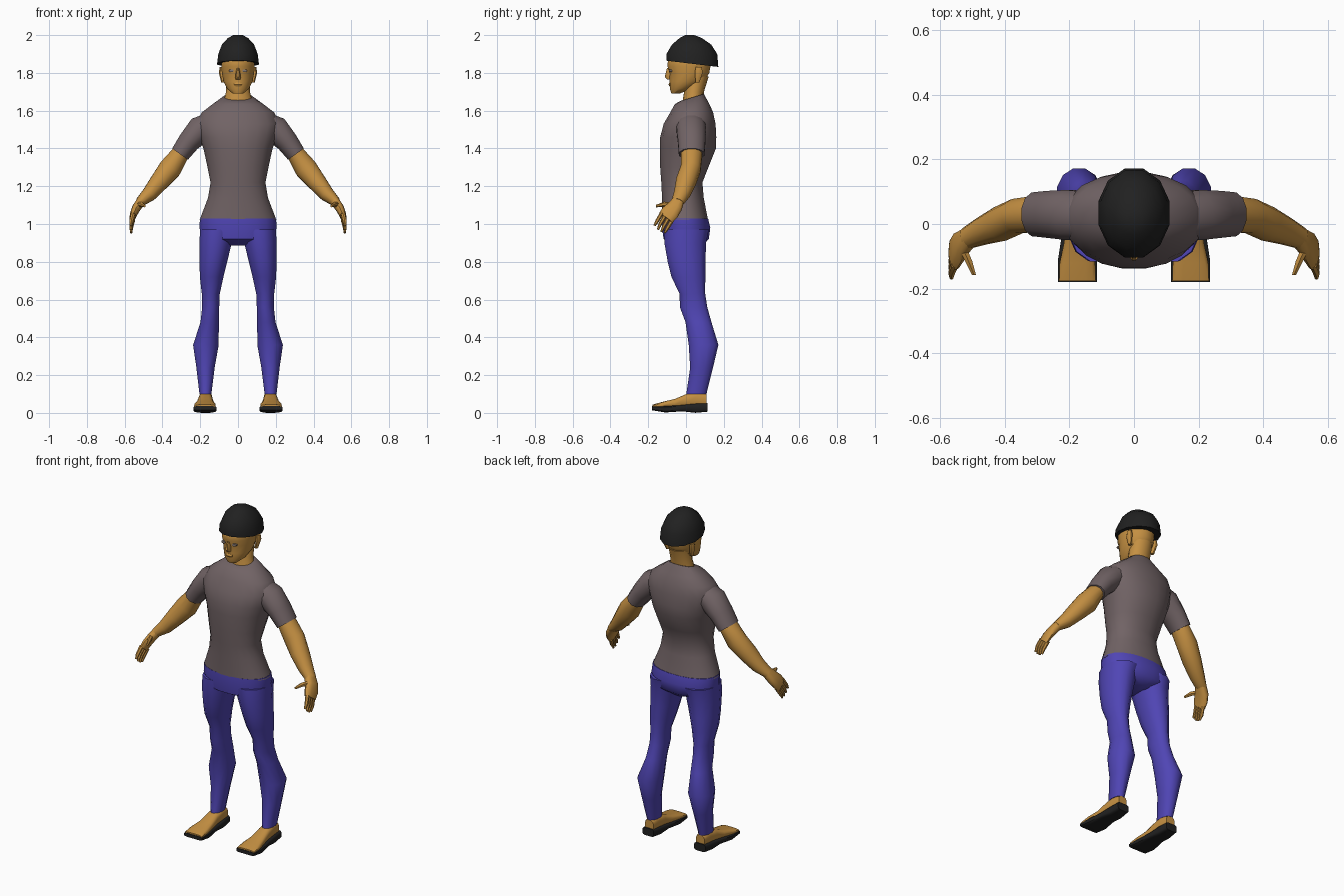
import bpy, bmesh, math
from mathutils import Vector

X, Y, Z = Vector((1, 0, 0)), Vector((0, 1, 0)), Vector((0, 0, 1))


def material(name, rgb):
    m = bpy.data.materials.new(name)
    m.diffuse_color = (*rgb, 1)
    return m


SKIN = material("tan skin", (0.56, 0.28, 0.055))
SHIRT = material("grey brown shirt", (0.165, 0.125, 0.13))
BLUE = material("blue trousers", (0.08, 0.06, 0.46))
BLACK = material("black", (0.015, 0.015, 0.015))
GREY = material("grey eyes", (0.25, 0.2, 0.18))


def loft(name, rings, mat, n=12, axes=None, power=1.0, mirror=False, shear=0.0):
    """Skin rings (x, y, z, ra, rb). Without axes the rings follow the path."""
    bm = bmesh.new()
    pts = [Vector(r[:3]) for r in rings]
    loops = []
    for i, (c, r) in enumerate(zip(pts, rings)):
        if axes:
            a, b = axes
        else:
            t = (pts[min(i + 1, len(pts) - 1)] - pts[max(i - 1, 0)]).normalized()
            b = (Y - t * t.y).normalized()
            a = b.cross(t)
        loop = []
        for k in range(n):
            th = 2 * math.pi * (k + 0.5) / n
            u = math.copysign(abs(math.cos(th)) ** power, math.cos(th))
            v = math.copysign(abs(math.sin(th)) ** power, math.sin(th))
            p = c + a * (r[3] * u) + b * (r[4] * v)
            if i == 0:
                p.z += shear * (p.y - c.y)
            loop.append(bm.verts.new(p))
        loops.append(loop)
    for l0, l1 in zip(loops, loops[1:]):
        for k in range(n):
            j = (k + 1) % n
            bm.faces.new((l0[k], l0[j], l1[j], l1[k]))
    bm.faces.new(loops[0])
    bm.faces.new(loops[-1])
    bmesh.ops.recalc_face_normals(bm, faces=bm.faces)
    me = bpy.data.meshes.new(name)
    bm.to_mesh(me)
    bm.free()
    me.materials.append(mat)
    ob = bpy.data.objects.new(name, me)
    bpy.context.collection.objects.link(ob)
    bpy.ops.object.select_all(action='DESELECT')
    ob.select_set(True)
    bpy.context.view_layer.objects.active = ob
    bpy.ops.object.shade_smooth_by_angle(angle=math.radians(50))
    if mirror:
        ob.modifiers.new("mirror", 'MIRROR').use_mirror_merge = False
    return ob


def upright(name, rows, mat, **kw):
    """Horizontal sections: (z, x0, x1, y0, y1), or (z, half width, y0, y1)."""
    rows = [r if len(r) == 5 else (r[0], -r[1], r[1], r[2], r[3]) for r in rows]
    rings = [((x0 + x1) / 2, (y0 + y1) / 2, z, (x1 - x0) / 2, (y1 - y0) / 2)
             for z, x0, x1, y0, y1 in rows]
    return loft(name, rings, mat, axes=(X, Y), **kw)


def forward(name, rows, mat, **kw):
    """Sections facing the front: (y, x0, x1, z0, z1), mirrored."""
    rings = [((x0 + x1) / 2, y, (z0 + z1) / 2, (x1 - x0) / 2, (z1 - z0) / 2)
             for y, x0, x1, z0, z1 in rows]
    return loft(name, rings, mat, axes=(X, Z), mirror=True, **kw)


# Shirt body and sleeves
upright("shirt", [
    (1.67, .082, -.03, .095), (1.635, .135, -.06, .125), (1.59, .195, -.085, .145),
    (1.53, .22, -.12, .158), (1.46, .205, -.138, .162), (1.40, .185, -.14, .16),
    (1.30, .163, -.138, .12), (1.22, .147, -.132, .088), (1.14, .16, -.128, .095),
    (1.02, .206, -.126, .118)], SHIRT, n=20, power=.92, shear=.3)
loft("sleeve", [
    (.13, .025, 1.54, .06, .075), (.20, .028, 1.50, .075, .08),
    (.26, .03, 1.435, .061, .075), (.307, .03, 1.37, .053, .07)],
    SHIRT, mirror=True)

# Trousers: hips and legs
upright("hips", [
    (1.03, .204, -.126, .118), (.98, .206, -.128, .13), (.92, .195, -.12, .122),
    (.885, .05, -.06, .08)], BLUE, n=20, power=.9)
upright("leg", [
    (.97, .01, .205, -.12, .125), (.90, .03, .206, -.118, .11),
    (.80, .055, .206, -.10, .106), (.72, .075, .204, -.08, .105),
    (.63, .095, .193, -.036, .104), (.56, .098, .191, -.035, .115),
    (.48, .10, .20, -.005, .137), (.36, .10, .24, .012, .174),
    (.24, .122, .222, .02, .145), (.10, .14, .205, 0, .11)],
    BLUE, n=12, power=.95, mirror=True)

# Feet and dark soles
forward("foot", [
    (-.177, .117, .233, .025, .044), (-.12, .119, .231, .025, .06),
    (-.06, .128, .218, .025, .074), (0, .135, .21, .03, .10),
    (.06, .136, .206, .03, .115), (.108, .142, .20, .03, .10)],
    SKIN, power=.65)
forward("sole", [
    (-.18, .114, .236, .014, .036), (-.11, .114, .236, .002, .038),
    (-.02, .125, .222, .008, .042), (.05, .128, .216, 0, .05),
    (.115, .135, .21, .006, .052)], BLACK, power=.4)

# Bare arms, palms, fingers and thumbs
loft("arm", [
    (.28, .03, 1.405, .045, .055), (.307, .03, 1.37, .049, .058),
    (.36, .025, 1.293, .062, .055), (.415, .0, 1.225, .052, .055),
    (.47, -.022, 1.158, .041, .044), (.52, -.045, 1.115, .026, .034)],
    SKIN, mirror=True)
loft("palm", [
    (.51, -.04, 1.125, .026, .032), (.535, -.06, 1.09, .024, .042),
    (.55, -.085, 1.06, .02, .048), (.558, -.107, 1.033, .015, .044)],
    SKIN, mirror=True, n=10, power=.8)
for i in range(4):
    s = -.033 + .022 * i
    base = Vector((.555, -.10 + .82 * s, 1.04 - .57 * s))
    mid = base + Vector((.01, -.025, -.042))
    tip = mid + Vector((0, -.015, -.034 if i in (1, 2) else -.026))
    loft("finger", [(*base, .012, .011), (*mid, .011, .010), (*tip, .006, .006)],
         SKIN, n=6, mirror=True)
loft("thumb", [
    (.535, -.065, 1.10, .015, .015), (.512, -.115, 1.105, .013, .013),
    (.495, -.158, 1.095, .007, .007)], SKIN, n=6, mirror=True, axes=(X, Z))

# Neck and head
upright("neck", [
    (1.78, .062, 0, .12), (1.70, .065, -.01, .095), (1.64, .08, -.02, .09)],
    SKIN, n=14)
upright("head", [
    (1.692, .03, -.078, -.03), (1.715, .058, -.086, .03), (1.755, .078, -.088, .10),
    (1.80, .087, -.088, .125), (1.835, .09, -.10, .132), (1.87, .09, -.098, .14),
    (1.93, .06, -.05, .10)], SKIN, n=16)

# Face details
upright("nose", [
    (1.825, .008, -.102, -.07), (1.778, .016, -.114, -.07),
    (1.765, .014, -.10, -.07)], SKIN, n=8)
upright("lips", [
    (1.748, .02, -.088, -.07), (1.738, .024, -.094, -.07), (1.728, .018, -.088, -.07)],
    SKIN, n=8)
upright("ear", [
    (1.83, .078, .098, .05, .085), (1.80, .078, .102, .045, .09),
    (1.75, .07, .09, .05, .072)], SKIN, n=8, mirror=True)
forward("eye", [(-.09, .022, .05, 1.803, 1.819), (-.075, .022, .05, 1.803, 1.819)],
        GREY, n=8)

# Black cap, lower at the back
upright("cap", [
    (1.848, .114, -.108, .176), (1.90, .108, -.108, .17), (1.95, .088, -.078, .137),
    (1.985, .055, -.035, .085), (2.0, .025, -.005, .045)], BLACK, n=12, shear=-.12)
